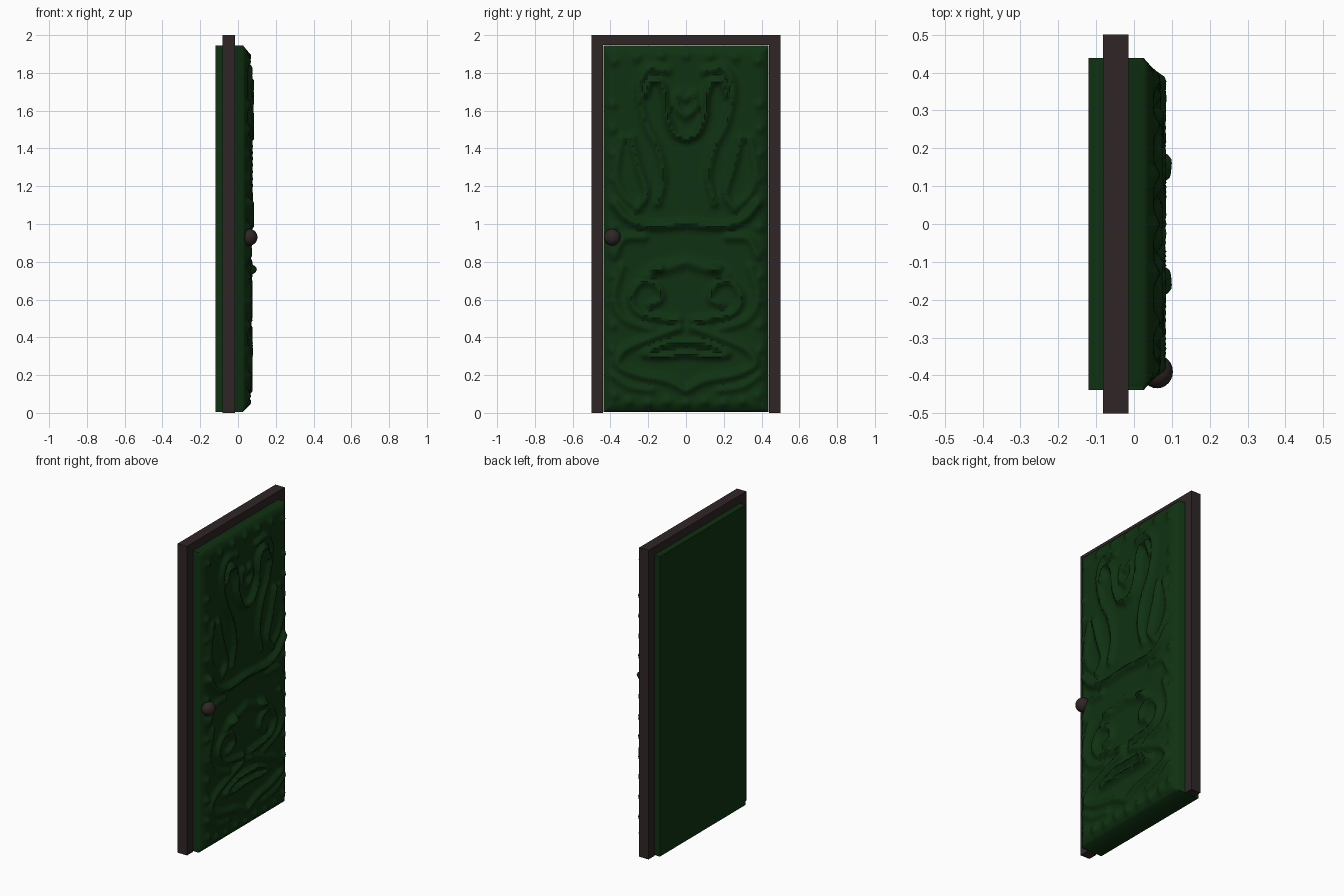
import bpy, bmesh, math
from mathutils import Vector

if "Cube" in bpy.data.objects:
    bpy.data.objects.remove(bpy.data.objects["Cube"])


def material(name, rgb):
    m = bpy.data.materials.new(name)
    m.diffuse_color = (*rgb, 1)
    m.use_nodes = True
    m.node_tree.nodes["Principled BSDF"].inputs["Base Color"].default_value = m.diffuse_color
    return m


green = material("dark green", (0.0048, 0.031, 0.0056))
brown = material("dark brown", (0.030, 0.0195, 0.0195))


def add_object(name, bm, mat):
    bmesh.ops.recalc_face_normals(bm, faces=bm.faces)
    mesh = bpy.data.meshes.new(name)
    bm.to_mesh(mesh)
    bm.free()
    mesh.materials.append(mat)
    ob = bpy.data.objects.new(name, mesh)
    bpy.context.collection.objects.link(ob)
    return ob


def smooth(ob, deg):
    bpy.ops.object.select_all(action='DESELECT')
    ob.select_set(True)
    bpy.context.view_layer.objects.active = ob
    bpy.ops.object.shade_smooth_by_angle(angle=math.radians(deg))


def curve(pts, n=8):
    """Smooth path through the given points."""
    p = [Vector(q) for q in pts]
    p = [2 * p[0] - p[1]] + p + [2 * p[-1] - p[-2]]
    out = []
    for a, b, c, d in zip(p, p[1:], p[2:], p[3:]):
        for i in range(n):
            t = i / n
            out.append(0.5 * (2 * b + (c - a) * t + (2 * a - 5 * b + 4 * c - d) * t * t
                              + (3 * b - a - 3 * c + d) * t ** 3))
    return out + [p[-2]]


# frame: one upside-down U profile extruded through its depth
bm = bmesh.new()
outline = [(-.5, 0), (-.5, 2), (.5, 2), (.5, 0), (.44, 0), (.44, 1.948), (-.44, 1.948), (-.44, 0)]
face = bm.faces.new([bm.verts.new((-.082, y, z)) for y, z in outline])
ext = bmesh.ops.extrude_face_region(bm, geom=[face])
bmesh.ops.translate(bm, vec=(.067, 0, 0), verts=[v for v in ext['geom'] if isinstance(v, bmesh.types.BMVert)])
add_object("door_frame", bm, brown)

# carved scrolls, one half only: (height, width, path of y, z)
upper = [
    (.034, .020, [(0, 1.45), (.06, 1.48), (.10, 1.57), (.11, 1.68), (.14, 1.75), (.19, 1.75), (.22, 1.68)]),
    (.026, .022, [(.1, 1.81), (.2, 1.82), (.25, 1.72), (.22, 1.55), (.15, 1.4), (.12, 1.25), (.15, 1.11)]),
    (.028, .022, [(.29, 1.45), (.25, 1.3), (.21, 1.16), (.26, 1.08)]),
    (.020, .022, [(.34, 1.45), (.37, 1.27), (.33, 1.15), (.25, 1.08)]),
    (.024, .022, [(0, 1.57), (.05, 1.62), (.04, 1.69), (0, 1.66)]),
]
middle = [
    (.034, .024, [(0, 1.0), (.2, .99), (.31, 1.03), (.38, 1.11)]),
    (.022, .022, [(.22, .93), (.33, .92), (.38, .83)]),
    (.024, .030, [(0, .80), (.09, .77), (.15, .75), (.21, .72)]),
    (.048, .026, [(.13, .765), (.17, .755)]),
    (.026, .020, [(.04, .49), (.14, .5), (.25, .53), (.29, .61), (.24, .69), (.16, .68), (.13, .61), (.19, .57)]),
    (.020, .022, [(.18, .44), (.33, .5), (.38, .62), (.34, .77)]),
]
lower = [
    (.028, .018, [(0, .37), (.12, .36), (.22, .31), (.12, .30), (0, .31)]),
    (.026, .024, [(.04, .45), (.2, .39), (.33, .33), (.36, .25), (.25, .2), (.1, .17), (0, .12)]),
    (.018, .020, [(.18, .12), (.3, .14), (.39, .2)]),
]
strokes = [(h, w, curve(p)) for h, w, p in upper + middle + lower]
# small beads around the border
beads = [(0, 1.89), (.13, 1.89), (.26, 1.88), (.38, 1.86), (0, .05), (.1, .06), (.2, .05), (.3, .06), (.38, .09)]
beads += [(.39, .2 + .13 * i) for i in range(12)]
strokes += [(.018, .022, [Vector(b)]) for b in beads]

HALF, BOT, TOP = .438, .005, 1.946


def relief(y, z):
    p = Vector((abs(y), z))
    rise = 0.0
    for h, w, path in strokes:
        d2 = min((p - q).length_squared for q in path)
        if d2 < 9 * w * w:
            rise = max(rise, h * math.exp(-d2 / (w * w)))
    edge = max(0, min(HALF - abs(y), z - BOT, TOP - z))
    t = min(1, edge / .055)
    return .026 + t * (2 - t) * (.026 + rise)


# door panel: carved front grid, straight sides and flat back
NY, NZ = 72, 160
bm = bmesh.new()
rows = []
for j in range(NZ + 1):
    z = BOT + (TOP - BOT) * j / NZ
    half = [relief(HALF * i / (NY // 2), z) for i in range(NY // 2 + 1)]
    rows.append([bm.verts.new((half[abs(i)], HALF * i / (NY // 2), z))
                 for i in range(-NY // 2, NY // 2 + 1)])
for a, b in zip(rows, rows[1:]):
    for i in range(NY):
        bm.faces.new((a[i], a[i + 1], b[i + 1], b[i]))
rim = [e for e in bm.edges if e.is_boundary]
ext = bmesh.ops.extrude_edge_only(bm, edges=rim)['geom']
for v in ext:
    if isinstance(v, bmesh.types.BMVert):
        v.co.x = -.12
bmesh.ops.holes_fill(bm, edges=[e for e in ext if isinstance(e, bmesh.types.BMEdge) and e.is_boundary], sides=0)
smooth(add_object("carved_door", bm, green), 50)

# round door knob
bm = bmesh.new()
bmesh.ops.create_uvsphere(bm, u_segments=24, v_segments=14, radius=.044)
for v in bm.verts:
    v.co = Vector((v.co.x * .95 + .061, v.co.y - .39, v.co.z + .93))
smooth(add_object("door_knob", bm, brown), 60)
